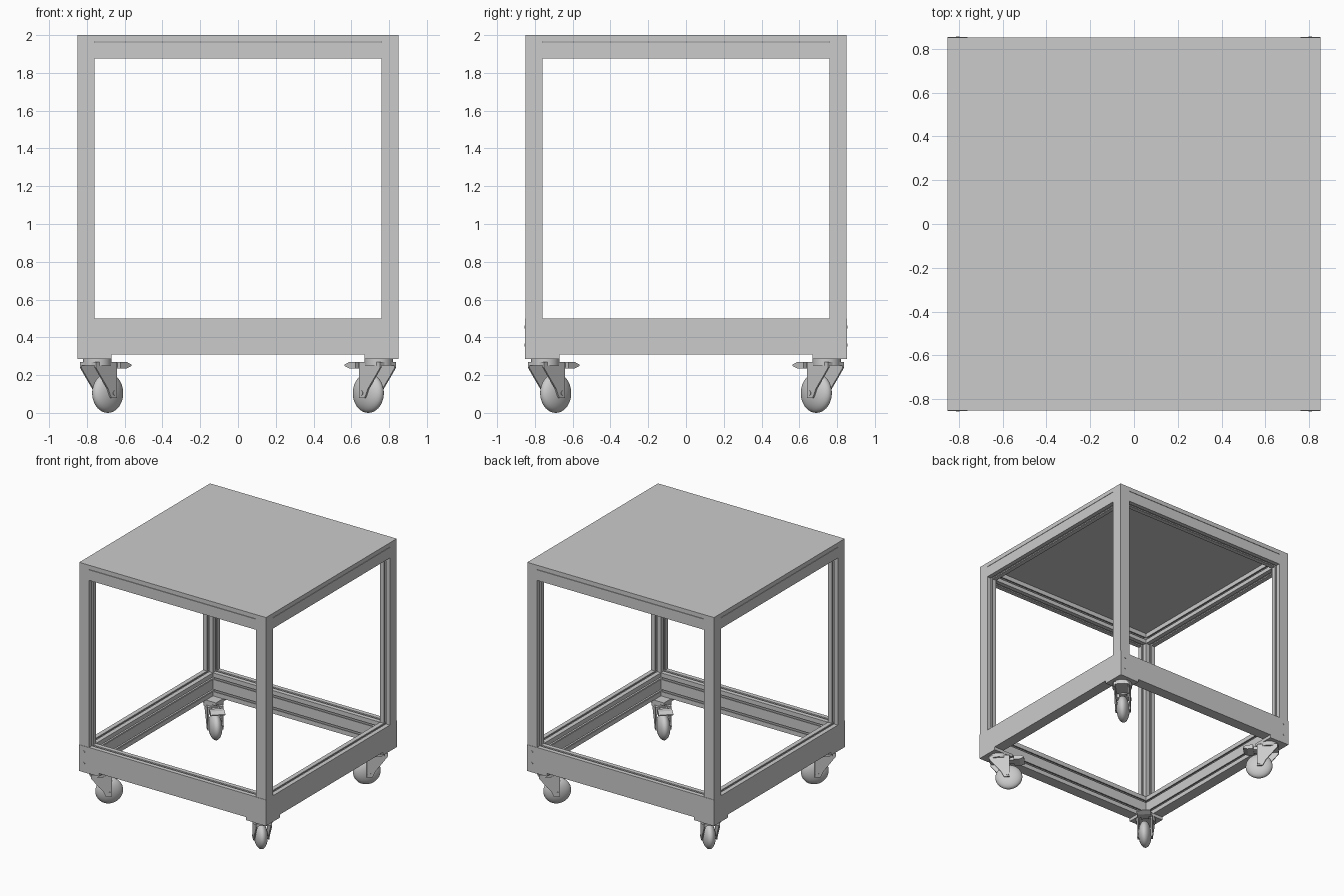
import bpy, bmesh, math
from mathutils import Matrix, Vector

if "Cube" in bpy.data.objects:
    bpy.data.objects.remove(bpy.data.objects["Cube"])

mat = bpy.data.materials.new("aluminium_grey")
mat.use_nodes = True
GREY = (0.6, 0.6, 0.6, 1)
mat.diffuse_color = GREY
mat.node_tree.nodes["Principled BSDF"].inputs["Base Color"].default_value = GREY

X, Y, Z = Vector((1, 0, 0)), Vector((0, 1, 0)), Vector((0, 0, 1))
OUT, POST = 0.85, 0.09
INNER = OUT - POST


def finish(bm, name, matrix, smooth=False):
    bmesh.ops.recalc_face_normals(bm, faces=bm.faces)
    bm.transform(matrix)
    mesh = bpy.data.meshes.new(name)
    bm.to_mesh(mesh)
    bm.free()
    mesh.materials.append(mat)
    obj = bpy.data.objects.new(name, mesh)
    bpy.context.collection.objects.link(obj)
    if smooth:
        bpy.ops.object.select_all(action='DESELECT')
        bpy.context.view_layer.objects.active = obj
        obj.select_set(True)
        bpy.ops.object.shade_smooth_by_angle(angle=math.radians(35))
    return obj


def prism(name, pts, a, b, along, lo, hi, matrix=Matrix()):
    """Extrude a 2D outline, drawn on axes a and b, from lo to hi."""
    bm = bmesh.new()
    face = bm.faces.new([bm.verts.new(a * p + b * q + along * lo) for p, q in pts])
    new = bmesh.ops.extrude_face_region(bm, geom=[face])["geom"]
    verts = [v for v in new if isinstance(v, bmesh.types.BMVert)]
    bmesh.ops.translate(bm, verts=verts, vec=along * (hi - lo))
    return finish(bm, name, matrix)


def box(name, x0, x1, y0, y1, z0, z1, matrix=Matrix()):
    return prism(name, [(x0, y0), (x1, y0), (x1, y1), (x0, y1)], X, Y, Z, z0, z1, matrix)


def cylinder(name, radius, depth, centre, matrix, sideways=False):
    bm = bmesh.new()
    bmesh.ops.create_cone(bm, cap_ends=True, segments=32, radius1=radius, radius2=radius, depth=depth)
    turn = Matrix.Rotation(math.pi / 2, 4, 'X') if sideways else Matrix()
    return finish(bm, name, matrix @ Matrix.Translation(centre) @ turn, True)


# Half of a T-slot: (half width, depth below the face)
SLOT = [(0.009, 0), (0.009, 0.01), (0.02, 0.01), (0.02, 0.016), (0.011, 0.028)]


def slotted(w, h, side_slots, end_slot, end_top=True):
    """Outline w by h with T-slots in the inner face and one window face."""
    pts = [(0, 0), (w, 0)]
    for c in side_slots:
        pts += [(w - d, c - s) for s, d in SLOT]
        pts += [(w - d, c + s) for s, d in reversed(SLOT)]
    pts.append((w, h))
    pts += [(end_slot + s, h - d) for s, d in SLOT]
    pts += [(end_slot - s, h - d) for s, d in reversed(SLOT)]
    pts.append((0, h))
    return pts if end_top else [(p, h - q) for p, q in pts]


MID = POST / 2
post_outline = slotted(POST, POST, [MID], MID)
low_outline = slotted(POST, 0.19, [MID, 0.19 - MID], MID)
top_outline = slotted(POST, 0.087, [MID], MID, end_top=False)
fork_outline = [(-0.07, 0.27), (-0.07, 0.24), (-0.03, 0.19), (0.02, 0.13),
                (0.045, 0.08), (0.088, 0.08), (0.088, 0.27)]
pedal_outline = [(0.12, 0.235), (0.165, 0.235), (0.2, 0.248),
                 (0.2, 0.256), (0.165, 0.27), (0.12, 0.27)]

# Table top
box("top_panel", -OUT, OUT, -OUT, OUT, 1.965, 2.0)

for k in range(4):
    turn = Matrix.Rotation(k * math.pi / 2, 4, 'Z')

    # Frame: one post, top rail and bottom rail for each quarter
    corner = turn @ Matrix.Translation((-OUT, -OUT, 0))
    prism("post", post_outline, X, Y, Z, 0.5, 1.965, corner)
    edge = turn @ Matrix.Translation((0, -OUT, 0))
    prism("top_rail", top_outline, Y, Z, X, -INNER, INNER,
          edge @ Matrix.Translation((0, 0, 1.875)))
    half = INNER if k % 2 == 0 else OUT
    prism("bottom_rail", low_outline, Y, Z, X, -half, half,
          edge @ Matrix.Translation((0, 0, 0.31)))

    # Bolted caps over the ends of the long bottom rails
    if k % 2 == 0:
        for s in (-1, 1):
            x0, x1 = sorted((s * INNER, s * OUT))
            box("rail_end_cap", x0, x1, -OUT - 0.003, -OUT, 0.285, 0.5, turn)
            for z in (0.36, 0.455):
                cylinder("cap_bolt", 0.008, 0.004, (s * 0.805, -OUT - 0.003, z), turn, True)

    # Caster, trailing diagonally towards the middle
    box("caster_plate", -OUT, -0.67, -OUT, -0.67, 0.285, 0.31, turn)
    hub = turn @ Matrix.Translation((-0.745, -0.745, 0)) @ Matrix.Rotation(math.pi / 4, 4, 'Z')
    cylinder("caster_swivel", 0.075, 0.035, (0, 0, 0.2675), hub)
    box("fork_bridge", -0.07, 0.088, -0.06, 0.06, 0.25, 0.27, hub)
    for lo in (-0.06, 0.05):
        prism("fork_leg", fork_outline, X, Z, Y, lo, lo + 0.01, hub)
    cylinder("wheel_axle", 0.014, 0.126, (0.072, 0, 0.105), hub, True)
    box("brake_arm", 0.08, 0.13, -0.03, 0.03, 0.24, 0.265, hub)
    prism("brake_pedal", pedal_outline, X, Z, Y, -0.055, 0.055, hub)
    bm = bmesh.new()
    bmesh.ops.create_uvsphere(bm, u_segments=40, v_segments=20, radius=0.105)
    finish(bm, "caster_wheel", hub @ Matrix.Translation((0.078, 0, 0.105))
           @ Matrix.Rotation(math.pi / 2, 4, 'X') @ Matrix.Diagonal((1, 1, 0.48, 1)), True)
